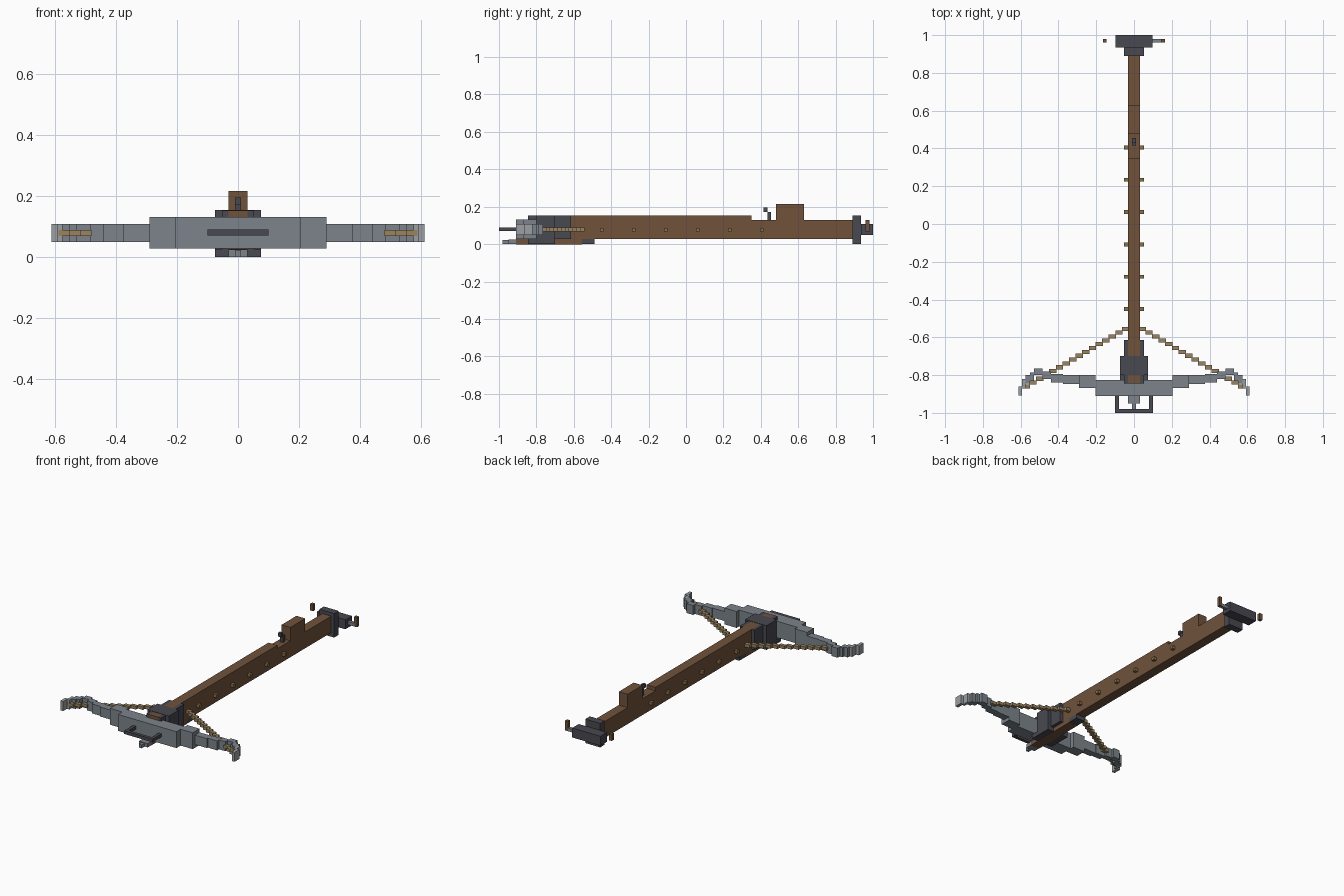
import bpy
import bmesh

cube = bpy.data.objects.get("Cube")
if cube:
    bpy.data.objects.remove(cube, do_unlink=True)


def material(name, r, g, b):
    m = bpy.data.materials.new(name)
    m.use_nodes = True
    m.diffuse_color = (r, g, b, 1)
    m.node_tree.nodes["Principled BSDF"].inputs["Base Color"].default_value = (r, g, b, 1)
    return m


WOOD = material("brown wood", 0.16, 0.085, 0.044)
IRON = material("dark iron", 0.065, 0.065, 0.082)
STEEL = material("grey steel", 0.2, 0.23, 0.255)
TIP = material("pale steel", 0.33, 0.35, 0.37)
CORD = material("tan cord", 0.32, 0.23, 0.12)
BRASS = material("dull brass", 0.26, 0.16, 0.07)


def part(name, mat, boxes, mirror=False):
    """One object made of boxes given as x, y and z ranges."""
    bm = bmesh.new()
    for xs, ys, zs in boxes:
        sides = [xs]
        if mirror:
            sides.append((-xs[1], -xs[0]))
        for sx in sides:
            ranges = (sx, ys, zs)
            made = bmesh.ops.create_cube(bm, size=1)["verts"]
            for v in made:
                v.co = [(a + b) / 2 + c * (b - a) for (a, b), c in zip(ranges, v.co)]
    mesh = bpy.data.meshes.new(name)
    bm.to_mesh(mesh)
    bm.free()
    mesh.materials.append(mat)
    ob = bpy.data.objects.new(name, mesh)
    bpy.context.collection.objects.link(ob)
    return ob


def mid(w):
    return (-w, w)


# Wooden stock with lowered rear and raised cheek block
part("stock", WOOD, [
    (mid(.031), (-.845, .35), (.026, .152)),
    (mid(.031), (.35, .89), (.026, .13)),
    (mid(.031), (.48, .63), (.13, .215)),
])
part("under_rail", WOOD, [(mid(.031), (-.91, -.555), (-.001, .026))])

# Iron fittings around the front of the stock
part("head_clamp", IRON, [
    (mid(.075), (-.80, -.70), (.026, .154)),
], False)
part("head_cheeks", IRON, [
    ((.031, .052), (-.845, -.80), (.026, .152)),
    ((.031, .052), (-.70, -.615), (.026, .152)),
    ((.031, .075), (-.845, -.70), (0, .026)),
], True)
part("rail_end", IRON, [(mid(.031), (-.555, -.49), (0, .026))])
part("front_spur", STEEL, [
    (mid(.031), (-.95, -.91), (0, .024)),
    (mid(.01), (-.98, -.95), (0, .022)),
])

# Foot stirrup
part("stirrup", IRON, [
    ((.08, .1), (-1, -.905), (.07, .09)),
    ((0, .08), (-1, -.98), (.07, .09)),
], True)

# Stepped steel bow, deep in the middle and slim at the ends
DEEP, SLIM = (.027, .131), (.048, .108)
part("bow_limbs", STEEL, [
    ((0, .205), (-.91, -.825), DEEP),
    ((.205, .29), (-.868, -.80), DEEP),
    ((.29, .375), (-.846, -.80), SLIM),
    ((.375, .44), (-.838, -.795), SLIM),
    ((.44, .485), (-.82, -.782), SLIM),
    ((.485, .53), (-.80, -.764), SLIM),
    ((.53, .55), (-.83, -.785), SLIM),
    ((.55, .575), (-.845, -.80), SLIM),
], True)
part("bow_tips", TIP, [
    ((.575, .592), (-.87, -.82), SLIM),
    ((.592, .612), (-.908, -.86), SLIM),
], True)

# Bowstring as a staircase of short links
links = []
for i in range(16):
    x, y = .025 + i * .035, -.555 - i * .0203
    links.append(((x, x + .039), (y - .011, y + .011), (.068, .088)))
part("bowstring", CORD, links, True)

# Studs along both sides of the stock
part("side_studs", BRASS, [
    ((.031, .052), (y - .01, y + .01), (.067, .087))
    for y in [-.45 + .171 * i for i in range(6)]
], True)

# Catch on top of the stock
part("catch", IRON, [
    (mid(.01), (.435, .455), (.13, .172)),
    (mid(.01), (.415, .435), (.172, .195)),
])

# Winding gear at the rear
part("butt_plate", IRON, [(mid(.052), (.89, .935), (0, .152))])
part("winch_drum", IRON, [(mid(.099), (.935, 1), (.048, .108))])
part("winch_crank", STEEL, [((.099, .145), (.96, .98), (.068, .088))])
part("crank_handles", WOOD, [
    ((.143, .163), (.96, .98), (.068, .13)),
    ((-.165, -.145), (.96, .98), (.088, .13)),
])
